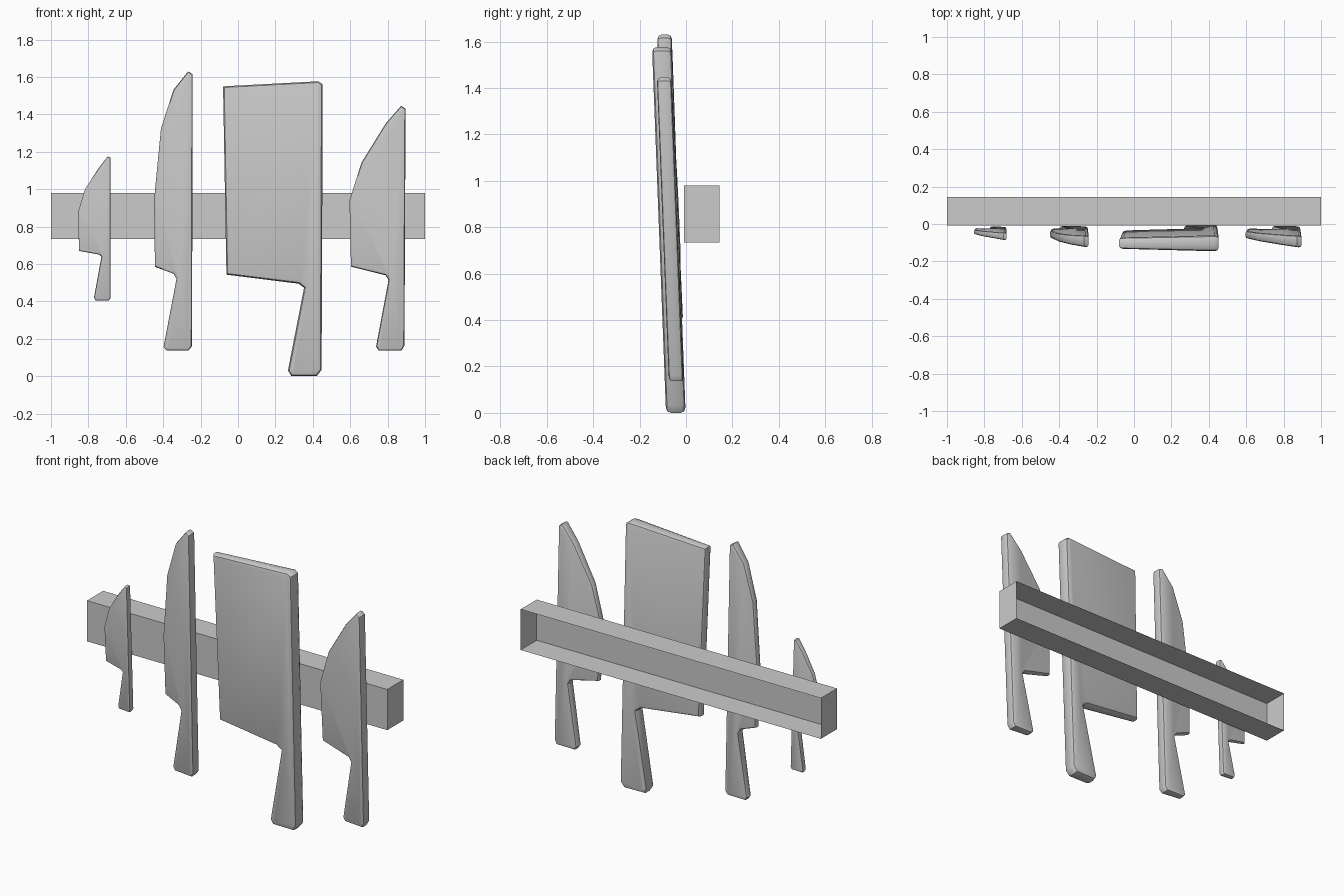
import bpy, bmesh
from mathutils import Vector

if "Cube" in bpy.data.objects:
    bpy.data.objects.remove(bpy.data.objects["Cube"])


def finish(bm, name, smooth):
    bmesh.ops.recalc_face_normals(bm, faces=bm.faces)
    me = bpy.data.meshes.new(name)
    bm.to_mesh(me)
    bm.free()
    ob = bpy.data.objects.new(name, me)
    bpy.context.collection.objects.link(ob)
    if smooth:
        bpy.ops.object.select_all(action='DESELECT')
        ob.select_set(True)
        bpy.context.view_layer.objects.active = ob
        bpy.ops.object.shade_smooth_by_angle(angle=0.7)
    return ob


def inset(pts, d):
    # mitred inset of a clockwise outline
    out = []
    n = len(pts)
    for i in range(n):
        p = Vector(pts[i])
        a = (p - Vector(pts[i - 1])).normalized()
        b = (Vector(pts[(i + 1) % n]) - p).normalized()
        na, nb = Vector((a.y, -a.x)), Vector((b.y, -b.x))
        out.append(p + (na + nb) * d / max(1 + na.dot(nb), 0.35))
    return out


def knife(name, pts, thick, round_, y_low, y_high, shift, edge):
    # rounded slab, thinner at the cutting edge, leaning forward at the top
    xs = [p[0] for p in pts]
    zs = [p[1] for p in pts]
    x0, x1, z0, z1 = min(xs), max(xs), min(zs), max(zs)
    bm = bmesh.new()
    rings = []
    for k, s in ((1, -1), (.3, -.86), (0, -.5), (0, .5), (.3, .86), (1, 1)):
        ring = []
        for x, z in inset(pts, round_ * k):
            u = (x1 - x) / (x1 - x0)
            half = thick / 2 * (1 - u * (1 - edge))
            mid = y_low + (y_high - y_low) * (z - z0) / (z1 - z0) + shift * u
            ring.append(bm.verts.new((x, mid + half * s, z)))
        rings.append(ring)
    n = len(pts)
    for a, b in zip(rings, rings[1:]):
        for i in range(n):
            j = (i + 1) % n
            bm.faces.new((a[i], a[j], b[j], b[i]))
    bm.faces.new(rings[0])
    bm.faces.new(rings[-1])
    return finish(bm, name, True)


# wall rail: thin box open at the back
bm = bmesh.new()
bmesh.ops.create_cube(bm, size=1)
for v in bm.verts:
    v.co = (v.co.x * 2, .0685 + v.co.y * .153, .857 + v.co.z * .245)
back = [f for f in bm.faces if f.calc_center_median().y > .14]
bmesh.ops.delete(bm, geom=back, context='FACES_ONLY')
finish(bm, "wall_rail", False)

# knives, outlines in x and z
knife("paring_knife", [
    (-.697, 1.175), (-.682, 1.17), (-.682, .418), (-.69, .405), (-.762, .405),
    (-.77, .42), (-.73, .64), (-.74, .65), (-.85, .67), (-.855, .88),
    (-.818, 1.0), (-.746, 1.112)], .04, .009, -.035, -.067, .012, .6)
knife("carving_knife", [
    (-.267, 1.63), (-.242, 1.615), (-.246, .16), (-.265, .137), (-.382, .137),
    (-.398, .157), (-.329, .52), (-.345, .548), (-.444, .585), (-.449, .94),
    (-.412, 1.324), (-.345, 1.532)], .064, .014, -.044, -.094, .015, .6)
knife("cleaver", [
    (-.08, 1.55), (.43, 1.577), (.453, 1.56), (.447, .033), (.42, 0),
    (.286, 0), (.267, .03), (.353, .473), (.324, .495), (-.062, .543)],
    .086, .022, -.044, -.104, 0, .7)
knife("chef_knife", [
    (.872, 1.446), (.896, 1.43), (.89, .163), (.874, .137), (.754, .137),
    (.738, .158), (.805, .516), (.789, .54), (.604, .586), (.596, .939),
    (.66, 1.142), (.79, 1.352)], .064, .014, -.044, -.095, .018, .6)
